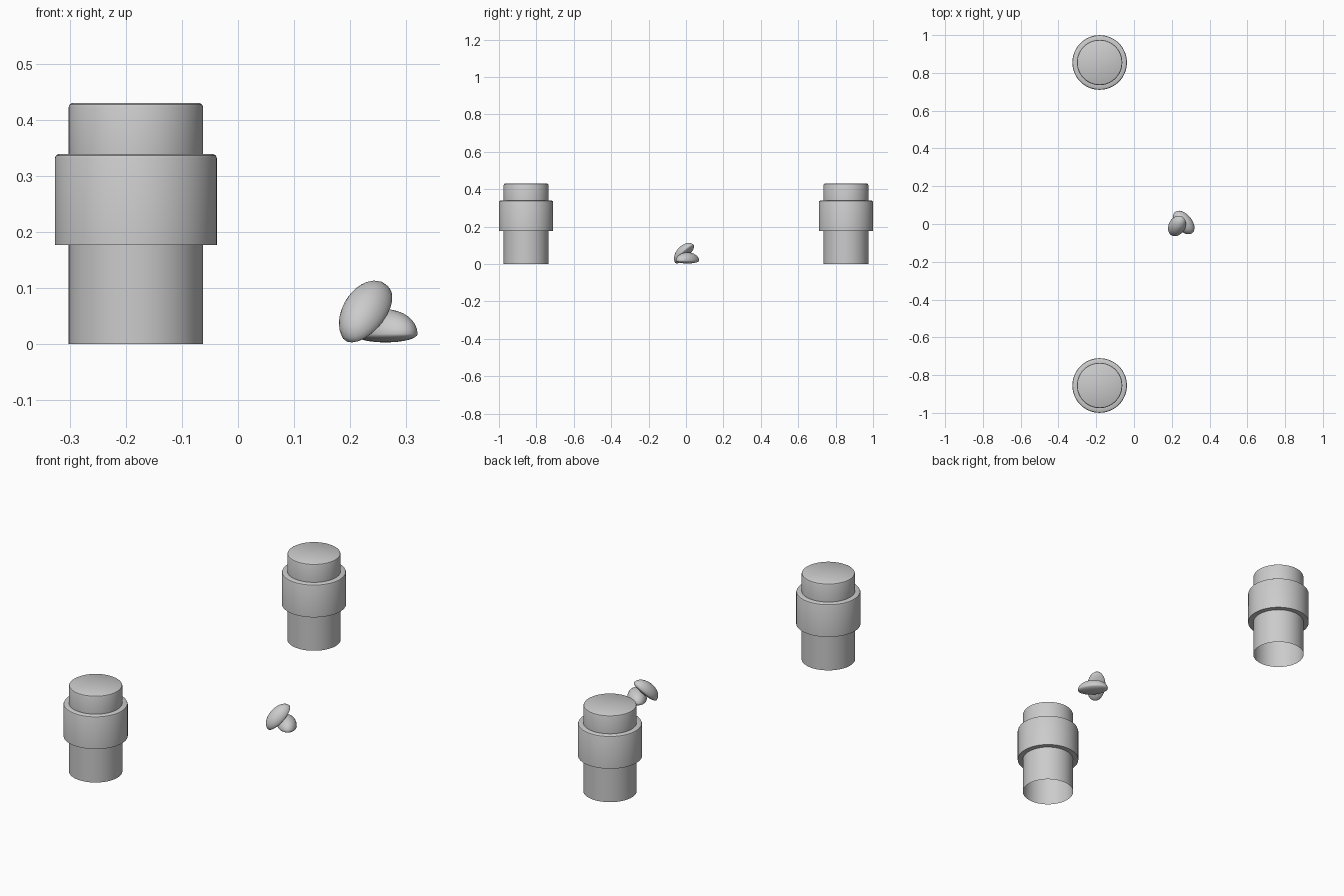
import bpy, bmesh, math
from mathutils import Vector, Matrix

cube = bpy.data.objects.get("Cube")
if cube:
    bpy.data.objects.remove(cube, do_unlink=True)

# One plain grey for everything
grey = bpy.data.materials.new("plain_grey")
grey.use_nodes = True
colour = (0.6, 0.6, 0.6, 1.0)
grey.diffuse_color = colour
grey.node_tree.nodes["Principled BSDF"].inputs["Base Color"].default_value = colour


def finish(name, bm, location):
    """Turn a bmesh into a smooth-shaded object with crisp edges."""
    bmesh.ops.recalc_face_normals(bm, faces=bm.faces)
    mesh = bpy.data.meshes.new(name)
    bm.to_mesh(mesh)
    bm.free()
    mesh.materials.append(grey)
    obj = bpy.data.objects.new(name, mesh)
    obj.location = location
    bpy.context.collection.objects.link(obj)
    bpy.ops.object.select_all(action='DESELECT')
    obj.select_set(True)
    bpy.context.view_layer.objects.active = obj
    bpy.ops.object.shade_smooth_by_angle(angle=math.radians(35))
    return obj


# Posts: a collared profile spun round z, open underneath
POST_PROFILE = [
    (0.12, 0.0), (0.12, 0.177), (0.1445, 0.177), (0.1445, 0.331),
    (0.1425, 0.336), (0.1375, 0.339), (0.12, 0.339), (0.12, 0.422),
    (0.118, 0.427), (0.113, 0.43), (0.0, 0.43),
]


def post(name, location):
    bm = bmesh.new()
    verts = [bm.verts.new((r, 0, z)) for r, z in POST_PROFILE]
    edges = [bm.edges.new(pair) for pair in zip(verts, verts[1:])]
    bmesh.ops.spin(bm, geom=verts + edges, cent=(0, 0, 0), axis=(0, 0, 1),
                   angle=math.tau, steps=64)
    bmesh.ops.remove_doubles(bm, verts=bm.verts, dist=0.0001)
    finish(name, bm, location)


# Pebbles: long ovals with a high dome on one side and a shallow belly
def pebble(name, location, long_axis, dome_axis):
    u = Vector(long_axis).normalized()
    n = Vector(dome_axis)
    n = (n - n.dot(u) * u).normalized()
    v = n.cross(u)
    bm = bmesh.new()
    bmesh.ops.create_uvsphere(bm, u_segments=24, v_segments=16, radius=1)
    for vert in bm.verts:
        x, y, z = vert.co
        vert.co = (0.0725 * x, 0.044 * y, (0.044 if z > 0 else 0.015) * z)
    bm.transform(Matrix((u, v, n)).transposed().to_4x4())
    finish(name, bm, location)


post("front_post", (-0.182, -0.855, 0))
post("back_post", (-0.182, 0.855, 0))
pebble("flat_pebble", (0.263, 0.008, 0.018), (0.64, -0.77, 0), (0, 0, 1))
pebble("leaning_pebble", (0.229, -0.008, 0.054), (0.38, 0.62, 0.69), (-0.40, -0.56, 0.72))
